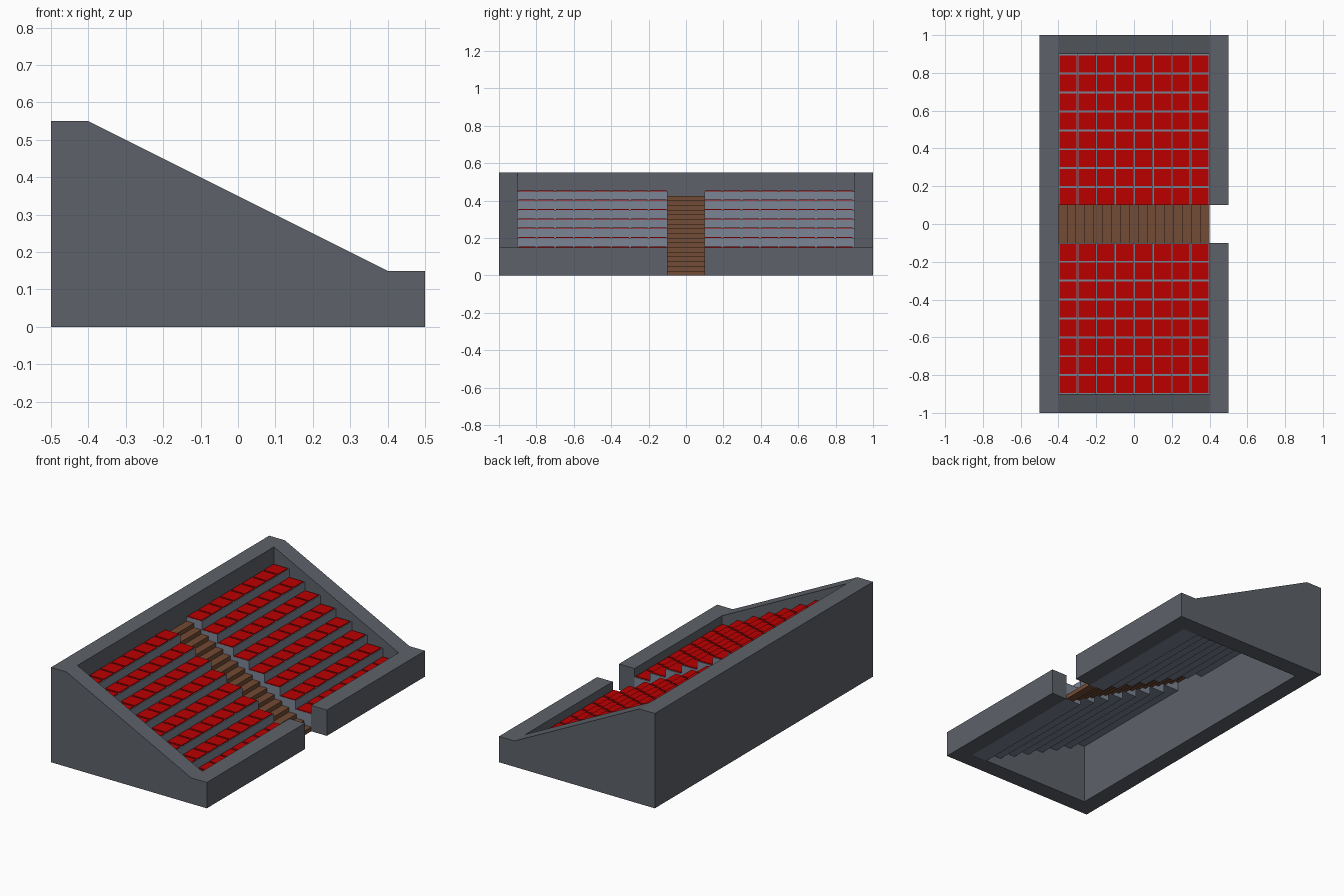
import bpy, bmesh
from mathutils import Vector

if "Cube" in bpy.data.objects:
    bpy.data.objects.remove(bpy.data.objects["Cube"])

ROWS, STEPS = 8, 17
AISLE, INNER = 0.1, 0.9


def material(name, color):
    m = bpy.data.materials.new(name)
    m.diffuse_color = (*color, 1)
    m.use_nodes = True
    m.node_tree.nodes["Principled BSDF"].inputs["Base Color"].default_value = m.diffuse_color
    return m


WALL = material("wall_grey", (0.11, 0.12, 0.14))
TERRACE = material("terrace_grey", (0.2, 0.235, 0.3))
BROWN = material("stair_brown", (0.17, 0.07, 0.035))
RED = material("seat_red", (0.5, 0.0, 0.0))


def finish(name, bm, mat):
    me = bpy.data.meshes.new(name)
    bm.to_mesh(me)
    bm.free()
    ob = bpy.data.objects.new(name, me)
    bpy.context.collection.objects.link(ob)
    me.materials.append(mat)
    return ob


def prism(name, points, direction, mat):
    """Closed solid: extrude a planar outline along a direction."""
    bm = bmesh.new()
    face = bm.faces.new([bm.verts.new(p) for p in points])
    out = bmesh.ops.extrude_face_region(bm, geom=[face], use_keep_orig=True)
    verts = [g for g in out["geom"] if isinstance(g, bmesh.types.BMVert)]
    bmesh.ops.translate(bm, verts=verts, vec=Vector(direction))
    bmesh.ops.recalc_face_normals(bm, faces=bm.faces)
    return finish(name, bm, mat)


def box(bm, center, size):
    verts = bmesh.ops.create_cube(bm, size=1)["verts"]
    bmesh.ops.scale(bm, verts=verts, vec=size)
    bmesh.ops.translate(bm, verts=verts, vec=center)


def zigzag(n, top, rise):
    """Descending stair outline in x/z from x=-0.4 to x=0.4."""
    w = 0.8 / n
    return [(-0.4 + (i + j) * w, top - i * rise) for i in range(n) for j in (0, 1)]


# Surrounding wall: sloped block hollowed out, with an entrance gap
outline = [(-0.5, 0), (0.5, 0), (0.5, 0.15), (0.4, 0.15), (-0.4, 0.55), (-0.5, 0.55)]
wall = prism("surrounding_wall", [(x, -1, z) for x, z in outline], (0, 2, 0), WALL)
plan = [(-0.4, -INNER), (0.4, -INNER), (0.4, -AISLE), (0.6, -AISLE),
        (0.6, AISLE), (0.4, AISLE), (0.4, INNER), (-0.4, INNER)]
cutter = prism("wall_cutter", [(x, y, -0.1) for x, y in plan], (0, 0, 0.9), WALL)
cutter.hide_render = True
cut = wall.modifiers.new("hollow", "BOOLEAN")
cut.operation, cut.solver, cut.object = "DIFFERENCE", "EXACT", cutter
bpy.context.view_layer.objects.active = wall
bpy.ops.object.modifier_apply(modifier=cut.name)
bpy.data.objects.remove(cutter)

# Aisle stairs: a flight of thin slabs
bm = bmesh.new()
depth = 0.8 / STEPS
for i in range(STEPS):
    box(bm, (-0.4 + (i + 0.5) * depth, 0, 0.4125 - 0.025 * i), (depth, 2 * AISLE, 0.025))
finish("aisle_stairs", bm, BROWN)

# Terraces on both sides: stepped slab, 0.1 thick
top = zigzag(ROWS, 0.45, 0.05)
section = top + [(x, z - 0.1) for x, z in reversed(top)]
for side, label in ((-1, "left"), (1, "right")):
    prism("terrace_" + label, [(x, side * AISLE, z) for x, z in section],
          (0, side * (INNER - AISLE), 0), TERRACE)

    # Thin red seats in a grid on the treads
    bm = bmesh.new()
    for r in range(ROWS):
        for c in range(8):
            box(bm, (-0.35 + 0.1 * r, side * (0.148 + 0.1 * c) - 0.002, 0.4525 - 0.05 * r),
                (0.09, 0.09, 0.005))
    finish("seats_" + label, bm, RED)
